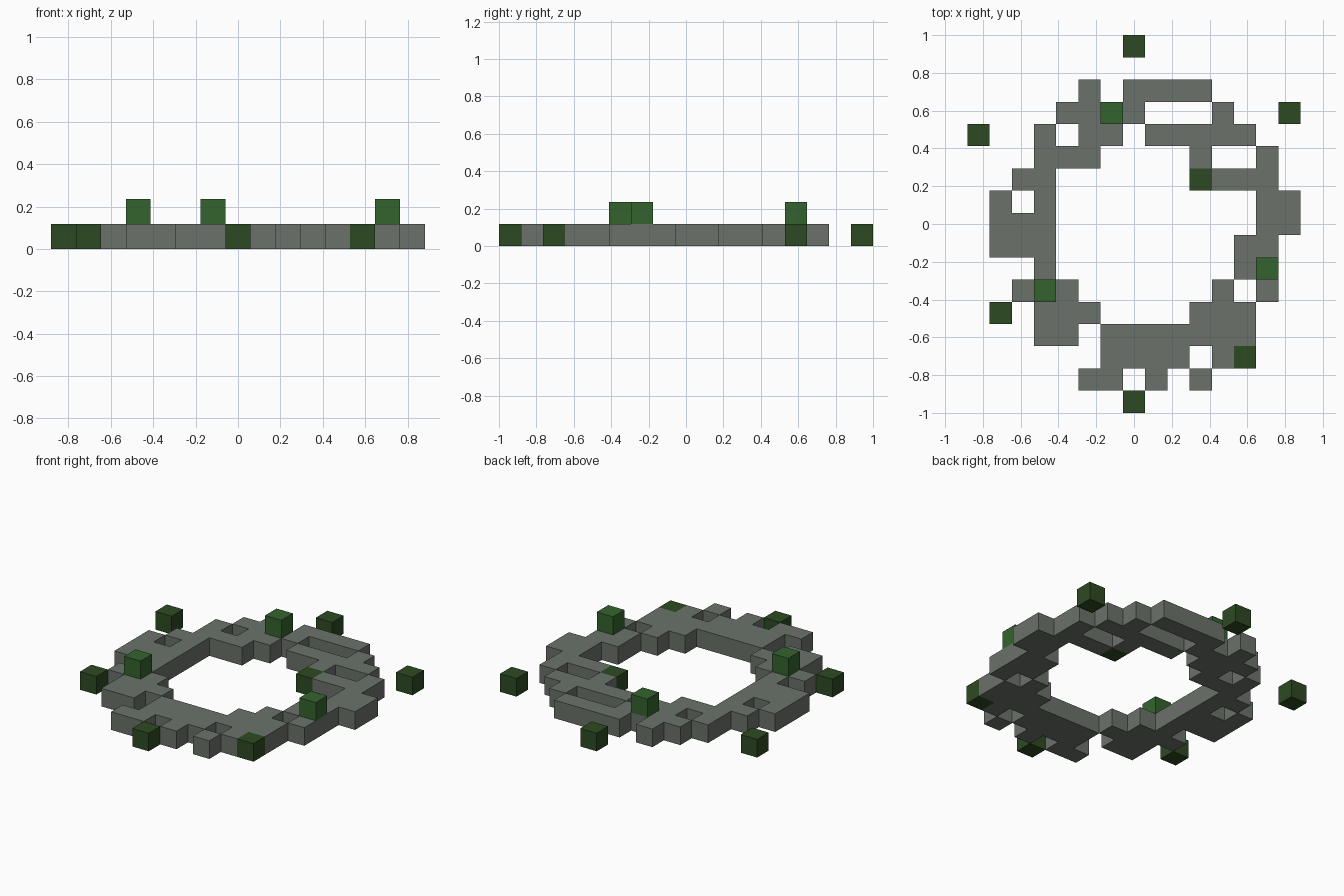
import bpy
import bmesh

cube = bpy.data.objects.get("Cube")
if cube:
    bpy.data.objects.remove(cube, do_unlink=True)

# Plan of the ring, back row first: # stone, V dark bush, M moss block on top of stone
PLAN = [
    ".......V.......",
    "...............",
    ".....#.####....",
    "....##M#...#..V",
    "V..#.##.#####..",
    "...###....#..#.",
    "..##......V###.",
    ".#.#.........##",
    ".###.........##",
    ".###........##.",
    "...#........#M.",
    "..#M#......#.#.",
    ".V.###....###..",
    "...##.#######..",
    "......####.#V..",
    ".....##.#.#....",
    ".......V.......",
]
ROWS, COLS = len(PLAN), len(PLAN[0])
S = 2 / ROWS  # block size


def material(name, rgb):
    lin = [(c / 255 / 12.92) if c < 11 else ((c / 255 + 0.055) / 1.055) ** 2.4 for c in rgb]
    m = bpy.data.materials.new(name)
    m.use_nodes = True
    m.diffuse_color = (*lin, 1)
    bsdf = m.node_tree.nodes["Principled BSDF"]
    bsdf.inputs["Base Color"].default_value = (*lin, 1)
    bsdf.inputs["Roughness"].default_value = 0.9
    return m


def cells(chars):
    return {(c, ROWS - 1 - r) for r in range(ROWS) for c in range(COLS) if PLAN[r][c] in chars}


def blocks(name, filled, level, mat):
    """One mesh of unit blocks, with faces only where a block meets open space."""
    bm = bmesh.new()
    verts = {}

    def vert(i, j, k):
        if (i, j, k) not in verts:
            verts[i, j, k] = bm.verts.new(((i - COLS / 2) * S, (j - ROWS / 2) * S, k * S))
        return verts[i, j, k]

    for i, j in sorted(filled):
        corners = [(i, j), (i + 1, j), (i + 1, j + 1), (i, j + 1)]
        low = [vert(x, y, level) for x, y in corners]
        top = [vert(x, y, level + 1) for x, y in corners]
        bm.faces.new(top)
        bm.faces.new(low[::-1])
        # Side walls: front, +x, back, -x
        for n, (dx, dy) in enumerate([(0, -1), (1, 0), (0, 1), (-1, 0)]):
            if (i + dx, j + dy) not in filled:
                m = (n + 1) % 4
                bm.faces.new((low[n], low[m], top[m], top[n]))
    mesh = bpy.data.meshes.new(name)
    bm.to_mesh(mesh)
    bm.free()
    mesh.materials.append(mat)
    obj = bpy.data.objects.new(name, mesh)
    bpy.context.collection.objects.link(obj)
    return obj


stone = material("stone_grey", (107, 114, 106))
dark = material("dark_leaf_green", (45, 74, 34))
moss = material("moss_green", (52, 99, 46))

# Stone ring on the ground, continuing under the moss blocks
blocks("stone_ring", cells("#M"), 0, stone)

# Dark bushes on the ground
for n, cell in enumerate(sorted(cells("V")), 1):
    blocks(f"bush_{n}", {cell}, 0, dark)

# Moss blocks one level up
for n, cell in enumerate(sorted(cells("M")), 1):
    blocks(f"moss_block_{n}", {cell}, 1, moss)
